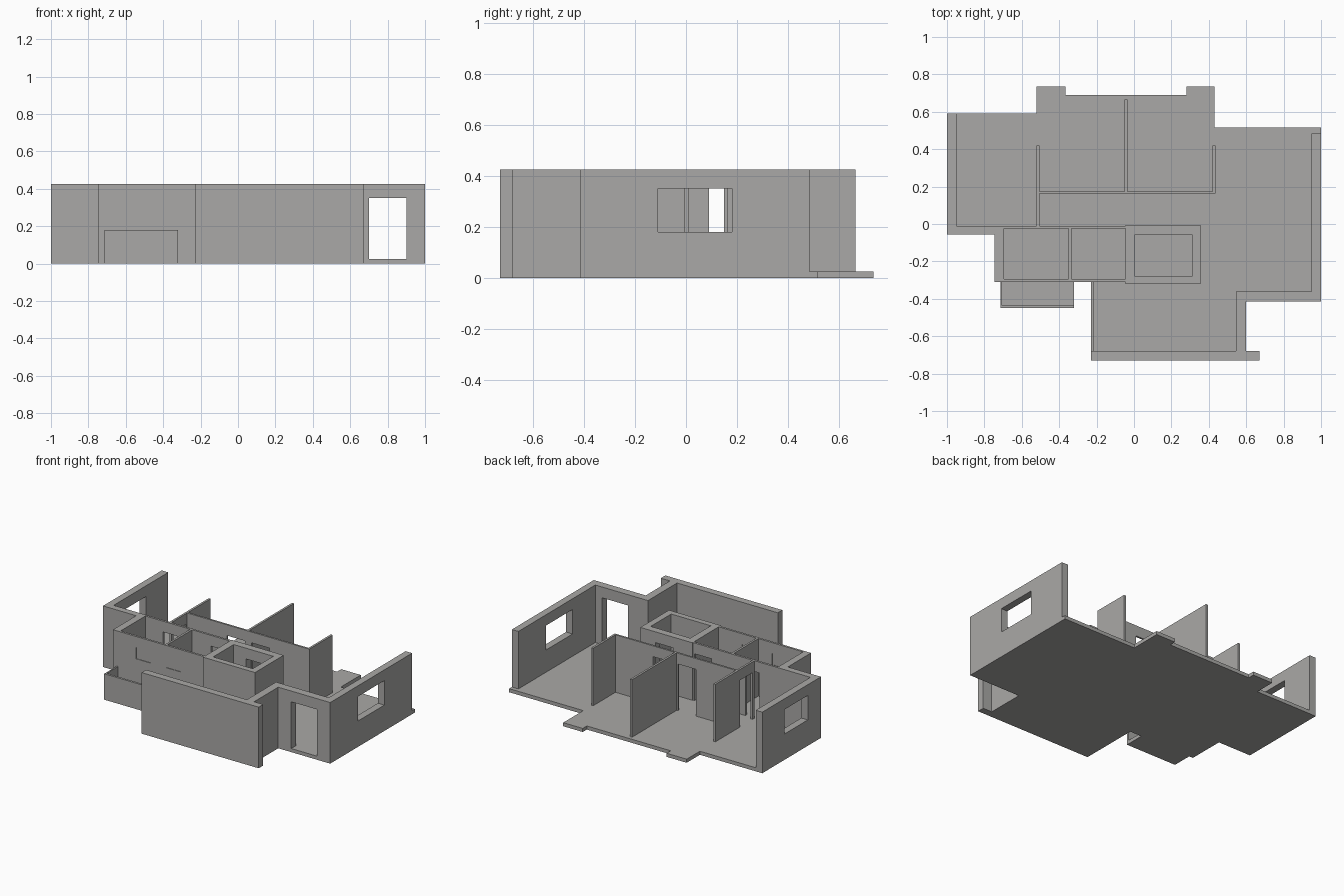
import bpy
import bmesh

TOP, FLOOR, RAIL, HEAD, SILL = 0.425, 0.025, 0.18, 0.35, 0.18

cube = bpy.data.objects.get("Cube")
if cube:
    bpy.data.objects.remove(cube, do_unlink=True)

plaster = bpy.data.materials.new("warm grey plaster")
plaster.use_nodes = True
GREY = (0.40, 0.395, 0.385, 1)
plaster.diffuse_color = GREY
plaster.node_tree.nodes["Principled BSDF"].inputs["Base Color"].default_value = GREY


def prism(name, outline, z0=FLOOR, z1=TOP):
    """Extrude a plan outline upward."""
    bm = bmesh.new()
    face = bm.faces.new([bm.verts.new((x, y, z0)) for x, y in outline])
    new = bmesh.ops.extrude_face_region(bm, geom=[face])["geom"]
    verts = [v for v in new if isinstance(v, bmesh.types.BMVert)]
    bmesh.ops.translate(bm, verts=verts, vec=(0, 0, z1 - z0))
    bmesh.ops.recalc_face_normals(bm, faces=bm.faces)
    mesh = bpy.data.meshes.new(name)
    bm.to_mesh(mesh)
    bm.free()
    mesh.materials.append(plaster)
    obj = bpy.data.objects.new(name, mesh)
    bpy.context.collection.objects.link(obj)
    return obj


def block(name, x0, x1, y0, y1, z0=FLOOR, z1=TOP):
    return prism(name, [(x0, y0), (x1, y0), (x1, y1), (x0, y1)], z0, z1)


def cut(wall, name, x0, x1, y0, y1, z0=FLOOR - 0.01, z1=HEAD):
    """Cut a box-shaped opening out of a wall."""
    cutter = block(name + "_cutter", x0, x1, y0, y1, z0, z1)
    cutter.hide_render = True
    cutter.hide_set(True)
    cutter.display_type = 'WIRE'
    mod = wall.modifiers.new(name, 'BOOLEAN')
    mod.operation = 'DIFFERENCE'
    mod.solver = 'EXACT'
    mod.object = cutter
    # Bake the opening so that no helper is left over
    bpy.context.view_layer.update()
    graph = bpy.context.evaluated_depsgraph_get()
    mesh = bpy.data.meshes.new_from_object(wall.evaluated_get(graph))
    wall.modifiers.clear()
    wall.data = mesh
    bpy.data.objects.remove(cutter, do_unlink=True)


# Floor slab with balcony and terrace projections
prism("floor_slab", [
    (-1, .59), (-1, -.055), (-.745, -.055), (-.745, -.31), (-.715, -.31),
    (-.715, -.45), (-.32, -.45), (-.32, -.31), (-.23, -.31), (-.23, -.73),
    (.67, -.73), (.67, -.68), (.6, -.68), (.6, -.415), (1, -.415), (1, .515),
    (.43, .515), (.43, .735), (.28, .735), (.28, .69), (-.365, .69),
    (-.365, .735), (-.52, .735), (-.52, .59)], 0, FLOOR)

# Outer wall around the right-hand bedroom and the wet rooms
west = prism("bedroom_outer_wall", [
    (-1, .59), (-1, -.055), (-.745, -.055), (-.745, -.31), (-.045, -.31),
    (-.045, -.295), (-.695, -.295), (-.695, -.01), (-.95, -.01), (-.95, .59)])
cut(west, "bedroom_window", -1.1, -.9, .09, .345, SILL)
# Shallow closed windows, recessed on both faces
for x in (-.567, -.335):
    for y in (-.31, -.295):
        cut(west, "small_window", x, x + .11, y - .004, y + .004, .27)

# Outer wall around the living room and entrance
east = prism("living_outer_wall", [
    (-.23, -.73), (.67, -.73), (.67, -.68), (.6, -.68), (.6, -.415), (1, -.415),
    (1, .485), (.95, .485), (.95, -.36), (.545, -.36), (.545, -.68), (-.23, -.68)])
cut(east, "living_window", .9, 1.1, -.11, .18, SILL)
cut(east, "entrance_door", .7, .9, -.5, -.3)

# Wet room walls
back = block("wet_room_back_wall", -.695, -.045, -.025, -.01)
for x0, x1 in ((-.56, -.45), (-.19, -.06)):
    cut(back, "wet_room_door", x0, x1, -.05, .02)
block("wet_room_divider", -.35, -.335, -.295, -.025)

# Thick-walled core room
core = block("core_room_walls", -.045, .355, -.32, -.005)
cut(core, "core_space", .005, .31, -.28, -.055, FLOOR - .01, TOP + .1)
cut(core, "core_door", .1, .24, -.1, .05)

# Corridor wall with its two room partitions
corridor = prism("corridor_wall", [
    (-.505, .162), (.435, .162), (.435, .42), (.42, .42), (.42, .175),
    (-.035, .175), (-.035, .665), (-.05, .665), (-.05, .175), (-.505, .175)])
for x0, x1 in ((-.2, -.06), (-.01, .13)):
    cut(corridor, "corridor_door", x0, x1, .15, .19)

# Bedroom partition
partition = block("bedroom_partition", -.52, -.505, -.01, .42)
cut(partition, "bedroom_door", -.55, -.48, .01, .15)

# Low balcony parapet and terrace rail
prism("balcony_parapet", [
    (-.715, -.31), (-.715, -.45), (-.32, -.45), (-.32, -.435),
    (-.705, -.435), (-.705, -.31)], FLOOR, RAIL)
block("terrace_rail", -.23, -.215, -.68, -.31, FLOOR, RAIL)
